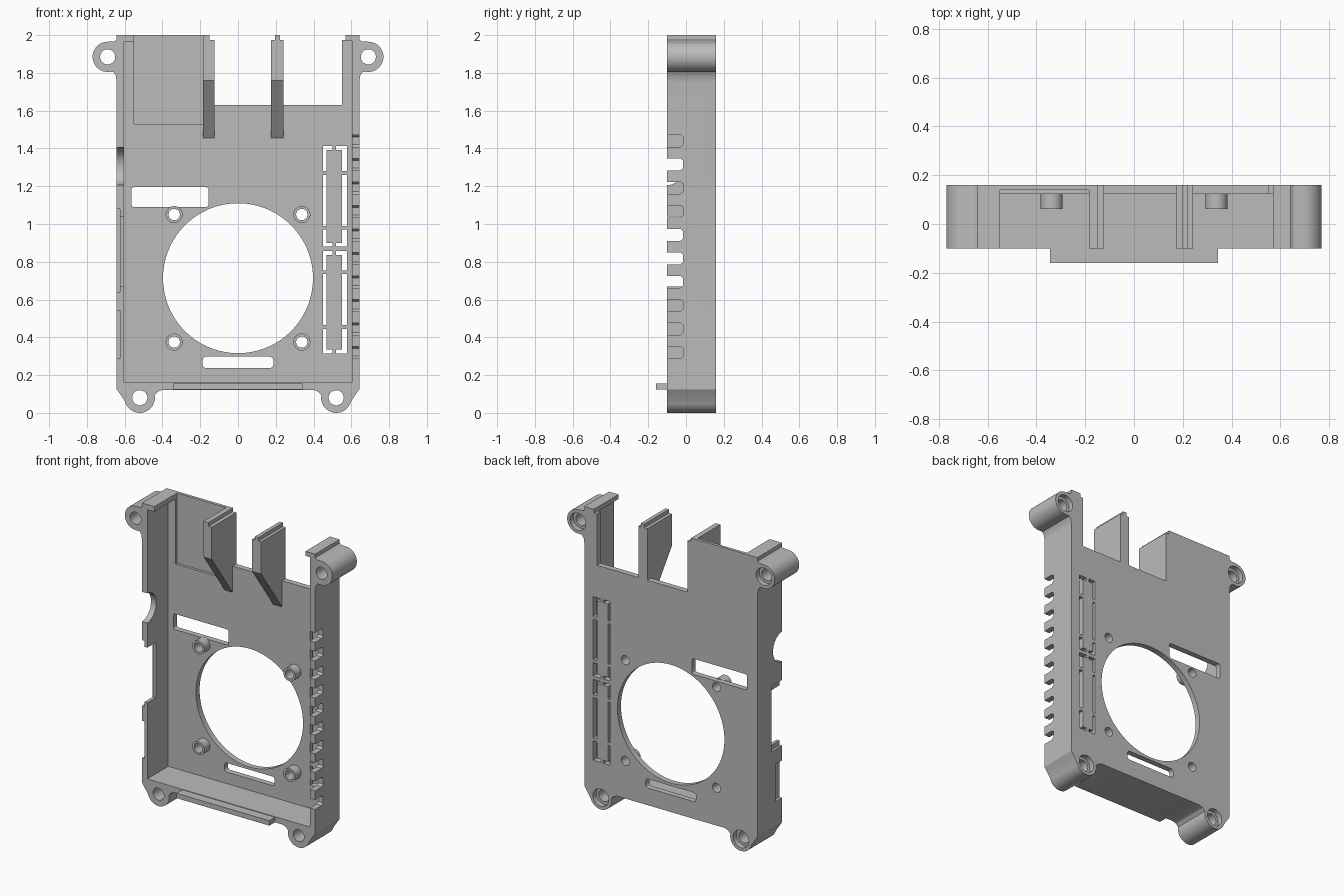
import bpy, bmesh
from math import sin, cos, radians, pi

if "Cube" in bpy.data.objects:
    bpy.data.objects.remove(bpy.data.objects["Cube"])

grey = bpy.data.materials.new("plain grey")
grey.use_nodes = True
COLOUR = (0.5, 0.5, 0.5, 1)
grey.diffuse_color = COLOUR
grey.node_tree.nodes["Principled BSDF"].inputs["Base Color"].default_value = COLOUR

FRONT, BACK, FLOOR = -0.10, 0.16, 0.122
HALF = 0.642


def arc(cx, cz, r, a, b, n=20):
    return [(cx + r * cos(radians(a + (b - a) * i / n)),
             cz + r * sin(radians(a + (b - a) * i / n))) for i in range(n + 1)]


def circle(cx, cz, r, n=40):
    return arc(cx, cz, r, 0, 360, n)[:-1]


def rect(x0, x1, z0, z1):
    return [(x0, z0), (x1, z0), (x1, z1), (x0, z1)]


def rounded(x0, x1, z0, z1, r):
    return (arc(x1 - r, z1 - r, r, 0, 90, 6) + arc(x0 + r, z1 - r, r, 90, 180, 6)
            + arc(x0 + r, z0 + r, r, 180, 270, 6) + arc(x1 - r, z0 + r, r, 270, 360, 6))


def solid(name, parts, axis="y"):
    """Prisms (profile, start, end) along y from xz profiles, or along x from yz profiles."""
    bm = bmesh.new()
    for pts, a, b in parts:
        if axis == "y":
            ends = [[bm.verts.new((p, d, q)) for p, q in pts] for d in (a, b)]
        else:
            ends = [[bm.verts.new((d, p, q)) for p, q in pts] for d in (a, b)]
        bm.faces.new(ends[0])
        bm.faces.new(ends[1][::-1])
        for i in range(len(pts)):
            j = (i + 1) % len(pts)
            bm.faces.new((ends[0][j], ends[0][i], ends[1][i], ends[1][j]))
    bmesh.ops.recalc_face_normals(bm, faces=bm.faces)
    me = bpy.data.meshes.new(name)
    bm.to_mesh(me)
    bm.free()
    me.materials.append(grey)
    ob = bpy.data.objects.new(name, me)
    bpy.context.collection.objects.link(ob)
    return ob


def cut(ob, parts, axis="y"):
    """Subtract prisms and bake the result."""
    tool = solid("cutter", parts, axis)
    tool.hide_render = True
    mod = ob.modifiers.new("cut", "BOOLEAN")
    mod.operation, mod.solver, mod.object = "DIFFERENCE", "EXACT", tool
    bpy.context.view_layer.update()
    deps = bpy.context.evaluated_depsgraph_get()
    me = bpy.data.meshes.new_from_object(ob.evaluated_get(deps))
    ob.modifiers.clear()
    ob.data = me
    bpy.data.objects.remove(tool)


# Case outline with four screw ears and the open connector bay at the top
right = ([(0.40, 0.122), (0.425, 0.112)] + arc(0.52, 0.08, 0.08, 170, 345)
         + [(HALF, 0.125), (HALF, 1.75), (0.647, 1.785), (0.66, 1.805)]
         + arc(0.69, 1.885, 0.08, -100, 90) + [(0.655, 1.967), (HALF, 1.975), (HALF, 2.0)])
left = [(-x, z) for x, z in reversed(right)]
bay = [(0.57, 2.0), (0.57, 1.975), (0.55, 1.975), (0.55, 1.63),
       (-0.125, 1.63), (-0.125, 1.975), (-0.15, 1.975), (-0.15, 2.0)]
case = solid("case_shell", [(right + bay + left, FRONT, BACK)])

# Hollow interior, leaving small lips at the upper corners
cavity = [(-0.603, 0.16), (0.603, 0.16), (0.603, 1.97), (0.57, 1.97), (0.57, 2.1),
          (-0.55, 2.1), (-0.55, 1.965), (-0.603, 1.965)]
cut(case, [(cavity, -0.3, FLOOR)])
cut(case, [(rect(-0.55, -0.185, 1.53, 2.1), -0.3, 0.14)])

# Fan opening, fan screw holes, cable slots and ear holes
ears = [(s * x, z) for s in (-1, 1) for x, z in ((0.52, 0.08), (0.69, 1.885))]
posts = [(s * 0.338, z) for s in (-1, 1) for z in (0.375, 1.05)]
holes = [(circle(0, 0.713, 0.397, 72), -0.3, 0.3),
         (rounded(-0.565, -0.155, 1.09, 1.195, 0.015), -0.3, 0.3),
         (rounded(-0.187, 0.187, 0.237, 0.298, 0.02), -0.3, 0.3)]
holes += [(circle(x, z, 0.04), -0.3, 0.3) for x, z in ears]
holes += [(circle(x, z, 0.03), -0.3, 0.3) for x, z in posts]
cut(case, holes)
cut(case, [(circle(x, z, 0.058), 0.125, 0.3) for x, z in ears])

# Two knock-out panels held by thin bridges
gaps = []
X0, X1, X2, X3, XM, W = 0.45, 0.468, 0.55, 0.578, 0.51, 0.01
for z0, z3, lo, hi in ((0.315, 0.857, 0.455, 0.745), (0.88, 1.412, 0.98, 1.27)):
    z1, z2 = z0 + 0.02, z3 - 0.02
    for xo, xi, s in ((X0, X1, -1), (X3, X2, 1)):
        for zo, zi, zb in ((z0, z1, lo - W), (z3, z2, hi + W)):
            xm = XM + s * W
            gaps.append(([(xm, zo), (xo, zo), (xo, zb), (xi, zb), (xi, zi), (xm, zi)], 0.0, 0.3))
        gaps.append((rect(min(xo, xi), max(xo, xi), lo + W, hi - W), 0.0, 0.3))
cut(case, gaps)

# Row of vent slots in one side wall
vents = []
for i in range(10):
    z = 0.32 + i * 0.1245
    vents.append(([(-0.3, z - 0.032), (-0.03, z - 0.032), (-0.015, z - 0.02),
                   (-0.015, z + 0.02), (-0.03, z + 0.032), (-0.3, z + 0.032)], 0.56, 0.8))
cut(case, vents, "x")

# Port openings and shallow outer recesses in the other side wall
cut(case, [(circle(-0.105, 1.305, 0.1), -0.8, -0.56),
           (rect(-0.3, -0.01, 0.67, 1.04), -0.8, -0.56)], "x")
cut(case, [(rect(-0.3, 0.01, 0.64, 1.08), -0.8, -0.625),
           (rect(-0.3, -0.03, 0.29, 0.54), -0.8, -0.622)], "x")

# Hollow fan screw posts
fan_posts = solid("fan_posts", [(circle(x, z, 0.045), 0.062, 0.13) for x, z in posts])
cut(fan_posts, [(circle(x, z, 0.03), -0.3, 0.3) for x, z in posts])

# Tapered divider fins, each with a raised ridge on top
fins = []
for name, x0, x1, r0, r1, back in (("left_fin", 0.175, 0.242, 0.197, 0.222, BACK),
                                   ("right_fin", -0.185, -0.125, -0.185, -0.15, 0.145)):
    side = [(back, 1.975), (FRONT, 1.975), (FRONT, 1.76), (0.125, 1.45),
            (0.125, 1.63), (back, 1.63)]
    fins.append(solid(name, [(side, x0, x1)], "x"))
    ridge = [(FRONT, 1.97), (back, 1.97), (back, 2.0), (FRONT, 2.0)]
    fins.append(solid(name + "_ridge", [(ridge, r0, r1)], "x"))

# Latch tab on the bottom wall
tab = solid("latch_tab", [(rect(-0.345, 0.345, 0.123, 0.156), -0.16, -0.09)])

# Smooth round surfaces, crisp edges
bpy.ops.object.select_all(action="DESELECT")
for ob in [case, fan_posts]:
    ob.select_set(True)
bpy.context.view_layer.objects.active = case
bpy.ops.object.shade_smooth_by_angle(angle=radians(25))
